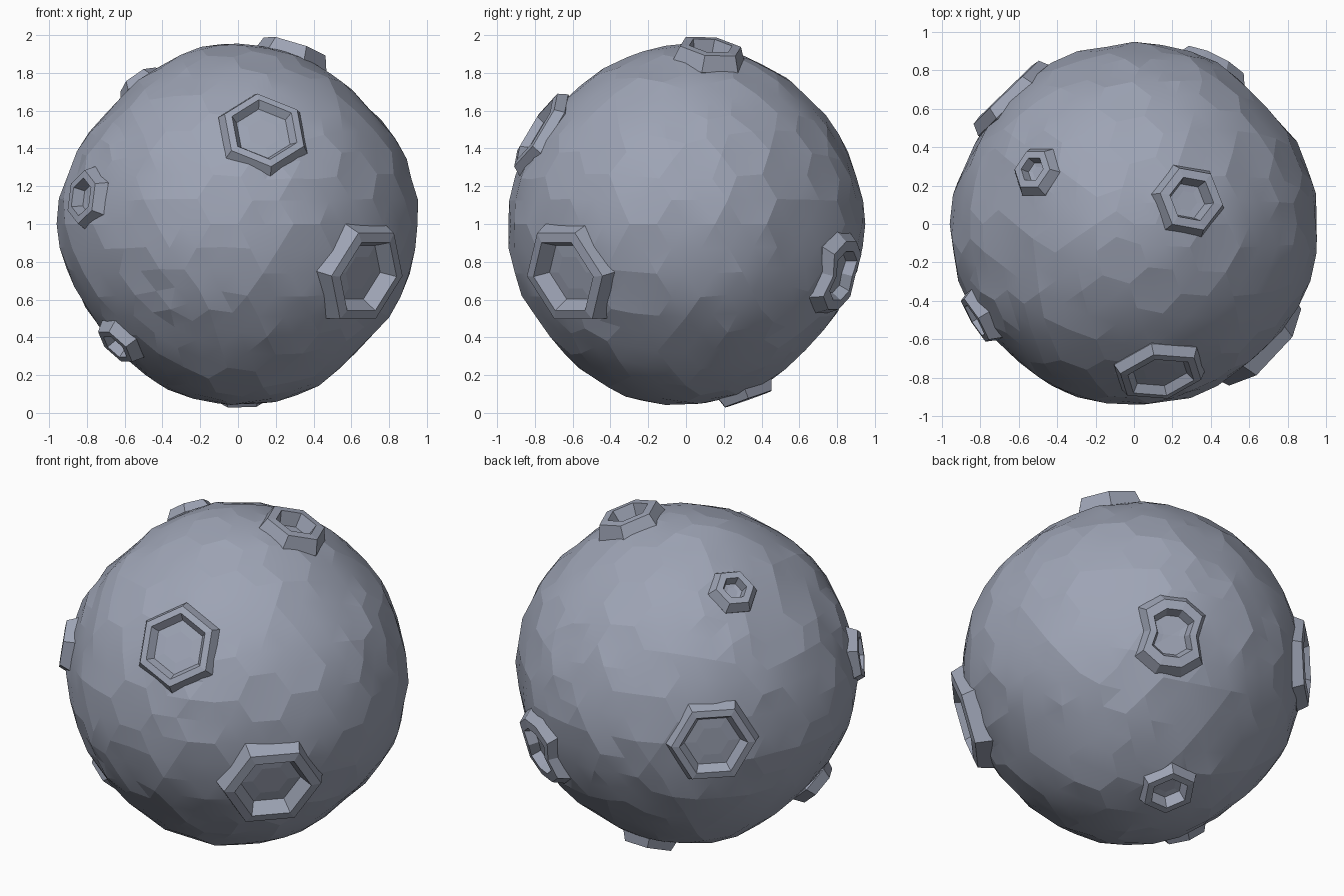
import bpy, bmesh, random
from math import sin, cos, radians, exp
from mathutils import Vector, noise

if "Cube" in bpy.data.objects:
    bpy.data.objects.remove(bpy.data.objects["Cube"])

random.seed(4)
R = 0.95
MID = Vector((0, 0, 1))

# Slate grey stone
stone = bpy.data.materials.new("stone")
stone.diffuse_color = (0.34, 0.37, 0.46, 1)
stone.use_nodes = True
stone.node_tree.nodes["Principled BSDF"].inputs["Base Color"].default_value = stone.diffuse_color

# direction, outer base radius, opening radius, rim level, sides, phase, pinched
CRATERS = [
    ((0.14, -0.80, 0.50), 0.270, 0.185, 0.975, 6, 94, False),
    ((0.67, -0.63, -0.27), 0.325, 0.208, 1.015, 6, 0, False),
    ((-0.81, -0.49, 0.14), 0.180, 0.098, 0.99, 6, 90, False),
    ((-0.64, -0.34, -0.64), 0.155, 0.080, 0.99, 6, 0, False),
    ((0.30, 0.13, 0.94), 0.215, 0.115, 1.01, 6, 110, False),
    ((-0.52, 0.28, 0.75), 0.150, 0.068, 0.98, 6, 0, False),
    ((0.41, 0.82, -0.27), 0.250, 0.138, 0.985, 10, 0, True),
    ((0.02, 0.32, -0.90), 0.185, 0.105, 0.995, 6, 0, False),
    ((-0.66, 0.68, 0.00), 0.280, 0.190, 0.985, 6, 0, False),
]

# Silhouette radii every 22.5 degrees, in the front, side and top planes
FRONT = [.970, .960, .936, .945, .972, .950, .910, .938,
         .974, .925, .925, .962, .965, .962, .930, .945]
SIDE = [.950, .937, .938, .945, .968, .930, .925, .940,
        .948, .950, .945, .975, .970, .965, .915, .930]
TOP = [.967, .957, .920, .957, .950, .945, .930, .938,
       .974, .960, .945, .955, .953, .955, .950, .968]
SAMPLES = []
for radii, ax, ay in ((FRONT, (1, 0, 0), (0, 0, 1)),
                      (SIDE, (0, 1, 0), (0, 0, 1)),
                      (TOP, (1, 0, 0), (0, 1, 0))):
    for i, r in enumerate(radii):
        a = radians(22.5 * i)
        SAMPLES.append((Vector(ax) * cos(a) + Vector(ay) * sin(a), r - 0.007))


def body_radius(d):
    """Blend the silhouette radii, falling back to the mean elsewhere."""
    total, weight = 0.937 * 0.15, 0.15
    for s, r in SAMPLES:
        w = exp(-(d - s).length_squared / 0.05)
        total += w * r
        weight += w
    return total / weight


def crater_ring(bm, crater, radius, level):
    """Polygon ring that follows the sphere around a crater centre."""
    n = Vector(crater[0]).normalized()
    up = Vector((0, 1, 0)) if abs(n.z) > 0.7 else Vector((0, 0, 1))
    t1 = up.cross(n).normalized()
    t2 = n.cross(t1)
    sides, phase, pinched = crater[4:]
    ring = []
    for i in range(sides):
        a = radians(phase + 360 * i / sides)
        k = radius
        if pinched and i % 5 == 0:
            k *= 0.65
        p = n * R + t1 * (k * cos(a)) + t2 * (k * sin(a))
        ring.append(bm.verts.new(p.normalized() * level + MID))
    return ring


def skin(bm, rings):
    """Join successive rings into a closed solid."""
    for a, b in zip(rings, rings[1:]):
        for i in range(len(a)):
            j = (i + 1) % len(a)
            bm.faces.new((a[i], a[j], b[j], b[i]))
    for ring, sign in ((rings[0], -1), (rings[-1], 1)):
        c = bm.verts.new(sum((v.co for v in ring), Vector()) / len(ring))
        for i in range(len(ring)):
            bm.faces.new((ring[i], ring[(i + 1) % len(ring)], c)[::sign])


def make_object(name, bm):
    bmesh.ops.recalc_face_normals(bm, faces=bm.faces)
    me = bpy.data.meshes.new(name)
    bm.to_mesh(me)
    bm.free()
    me.materials.append(stone)
    ob = bpy.data.objects.new(name, me)
    bpy.context.collection.objects.link(ob)
    return ob


# Rocky body: lumpy low-poly ball
bm = bmesh.new()
bmesh.ops.create_icosphere(bm, subdivisions=4, radius=1)
for v in bm.verts:
    d = v.co.normalized()
    v.co = d * (body_radius(d) + random.uniform(-0.009, 0.009)) + MID
body = make_object("rock_body", bm)

# Sockets cut into the body beneath the craters
bm = bmesh.new()
for c in CRATERS:
    mid = (c[1] + c[2]) / 2
    skin(bm, [crater_ring(bm, c, mid, 0.87), crater_ring(bm, c, mid, 1.1)])
cutter = make_object("socket_cutter", bm)
cutter.hide_render = True
bpy.context.view_layer.objects.active = body
body.select_set(True)
mod = body.modifiers.new("sockets", 'BOOLEAN')
mod.operation = 'DIFFERENCE'
mod.solver = 'EXACT'
mod.object = cutter
bpy.ops.object.modifier_apply(modifier=mod.name)
bpy.data.objects.remove(cutter)
bpy.ops.object.shade_smooth_by_angle(angle=radians(8))

# Craters: sloped outer wall, flat rim, inner wall and sunken floor
for i, c in enumerate(CRATERS):
    outer, hole, top = c[1:4]
    bm = bmesh.new()
    skin(bm, [crater_ring(bm, c, r, lv) for r, lv in (
        (outer * 0.9, 0.86),
        (outer, 0.932),
        (hole + (outer - hole) * 0.5, top),
        (hole, top - 0.003),
        (hole * 0.86, 0.925),
        (hole * 0.5, 0.92))])
    make_object(f"crater_{i + 1}", bm)
